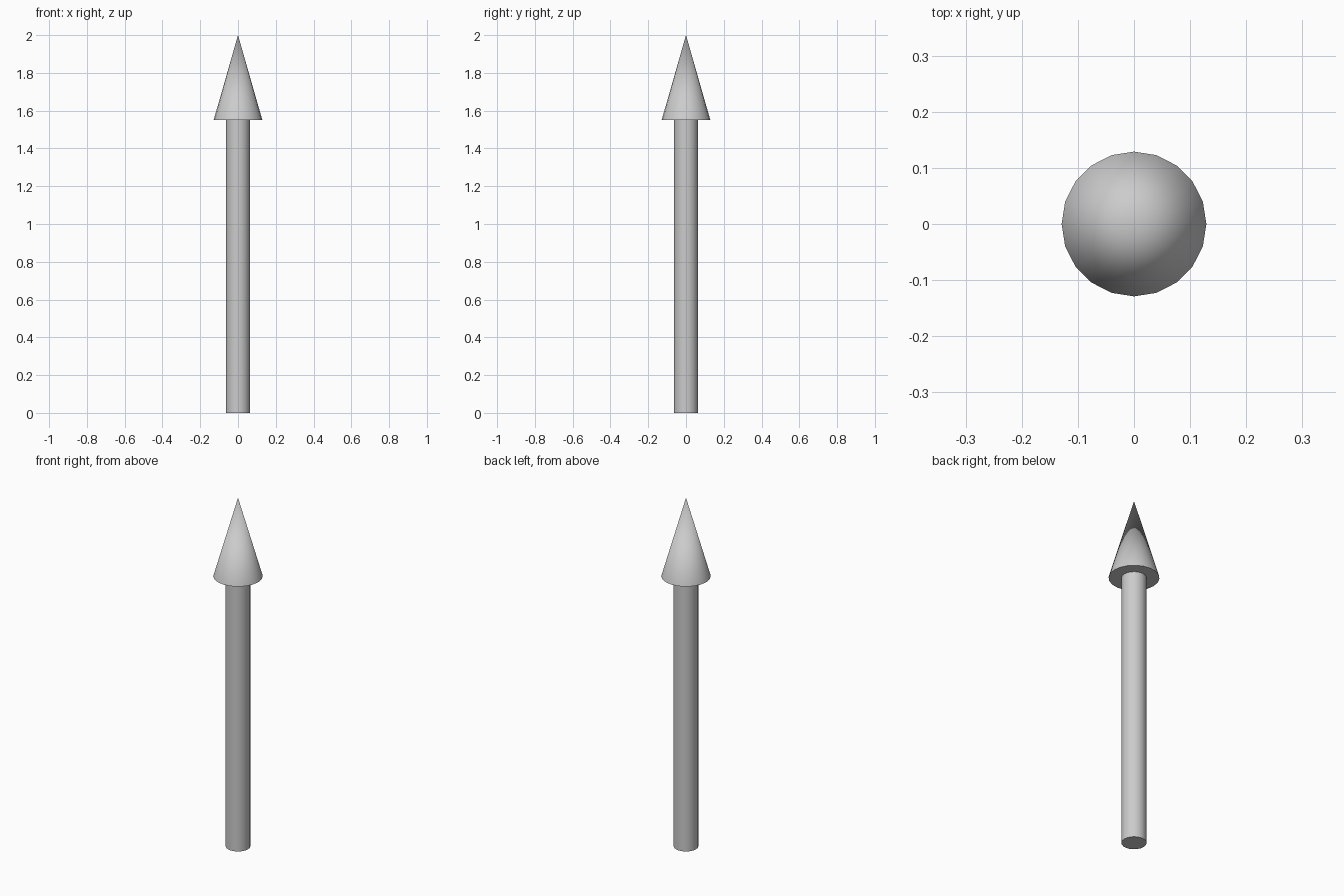
import bpy
from math import radians

if "Cube" in bpy.data.objects:
    bpy.data.objects.remove(bpy.data.objects["Cube"])

SIDES = 20
SHAFT_R, HEAD_R = 0.064, 0.129
NECK_Z, TIP_Z = 1.55, 2.0


def smooth(name):
    ob = bpy.context.object
    ob.name = name
    # start the ring on the x axis, a vertex at each quarter turn
    bpy.ops.object.shade_smooth_by_angle(angle=radians(40))
    return ob


# Straight round shaft standing on the ground
bpy.ops.mesh.primitive_cylinder_add(vertices=SIDES, radius=SHAFT_R, depth=NECK_Z,
                                    location=(0, 0, NECK_Z / 2))
smooth("shaft")

# Pointed head with a closed flat underside
bpy.ops.mesh.primitive_cone_add(vertices=SIDES, radius1=HEAD_R, radius2=0,
                                depth=TIP_Z - NECK_Z,
                                location=(0, 0, (NECK_Z + TIP_Z) / 2))
smooth("arrow_head")
